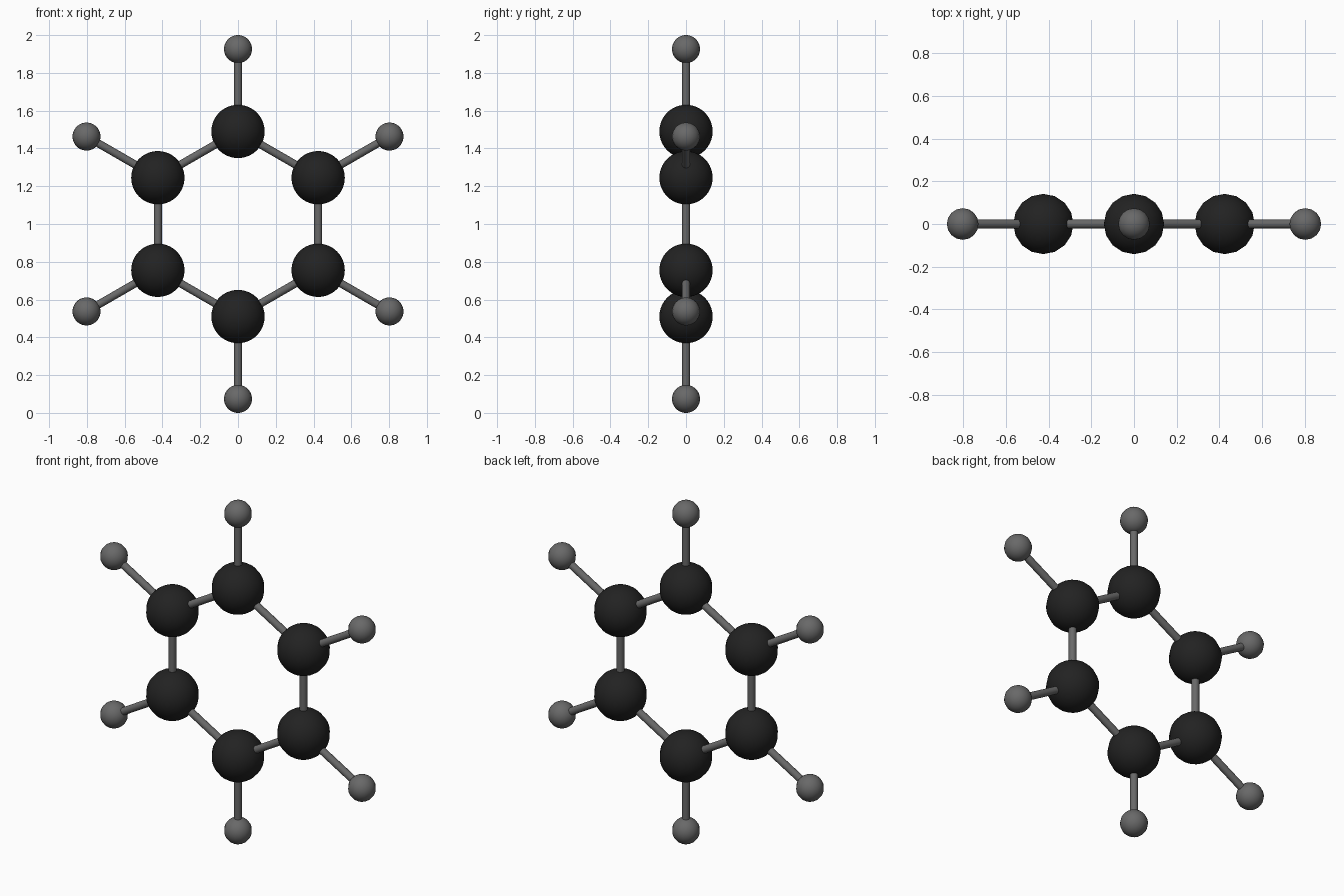
import bpy
import math
from mathutils import Vector

if "Cube" in bpy.data.objects:
    bpy.data.objects.remove(bpy.data.objects["Cube"])

CENTRE = Vector((0, 0, 1))
RING_R, OUTER_R = 0.49, 0.926      # distance of large and small balls from centre
BIG_R, SMALL_R, ROD_R = 0.141, 0.074, 0.021


def material(name, value):
    m = bpy.data.materials.new(name)
    m.diffuse_color = (value, value, value, 1)
    m.use_nodes = True
    m.node_tree.nodes["Principled BSDF"].inputs["Base Color"].default_value = m.diffuse_color
    return m


black = material("soft black", 0.016)
grey = material("mid grey", 0.14)


def finish(name, mat):
    ob = bpy.context.object
    ob.name = name
    ob.data.materials.append(mat)
    bpy.ops.object.shade_smooth_by_angle(angle=math.radians(40))


def ball(name, pos, radius, mat):
    bpy.ops.mesh.primitive_uv_sphere_add(segments=16, ring_count=32, radius=radius, location=pos)
    finish(name, mat)


def rod(name, a, b):
    d = b - a
    bpy.ops.mesh.primitive_cylinder_add(vertices=16, radius=ROD_R, depth=d.length,
                                        location=(a + b) / 2,
                                        rotation=d.to_track_quat('Z', 'Y').to_euler())
    finish(name, grey)


def spoke(i, radius):
    a = math.radians(90 + 60 * i)
    return CENTRE + Vector((math.cos(a), 0, math.sin(a))) * radius


# Six-fold ring: large ball, small outer ball, outward rod, rod to next ball
for i in range(6):
    inner, outer = spoke(i, RING_R), spoke(i, OUTER_R)
    ball(f"carbon_atom_{i + 1}", inner, BIG_R, black)
    ball(f"hydrogen_atom_{i + 1}", outer, SMALL_R, grey)
    rod(f"outer_bond_{i + 1}", inner, outer)
    rod(f"ring_bond_{i + 1}", inner, spoke(i + 1, RING_R))
